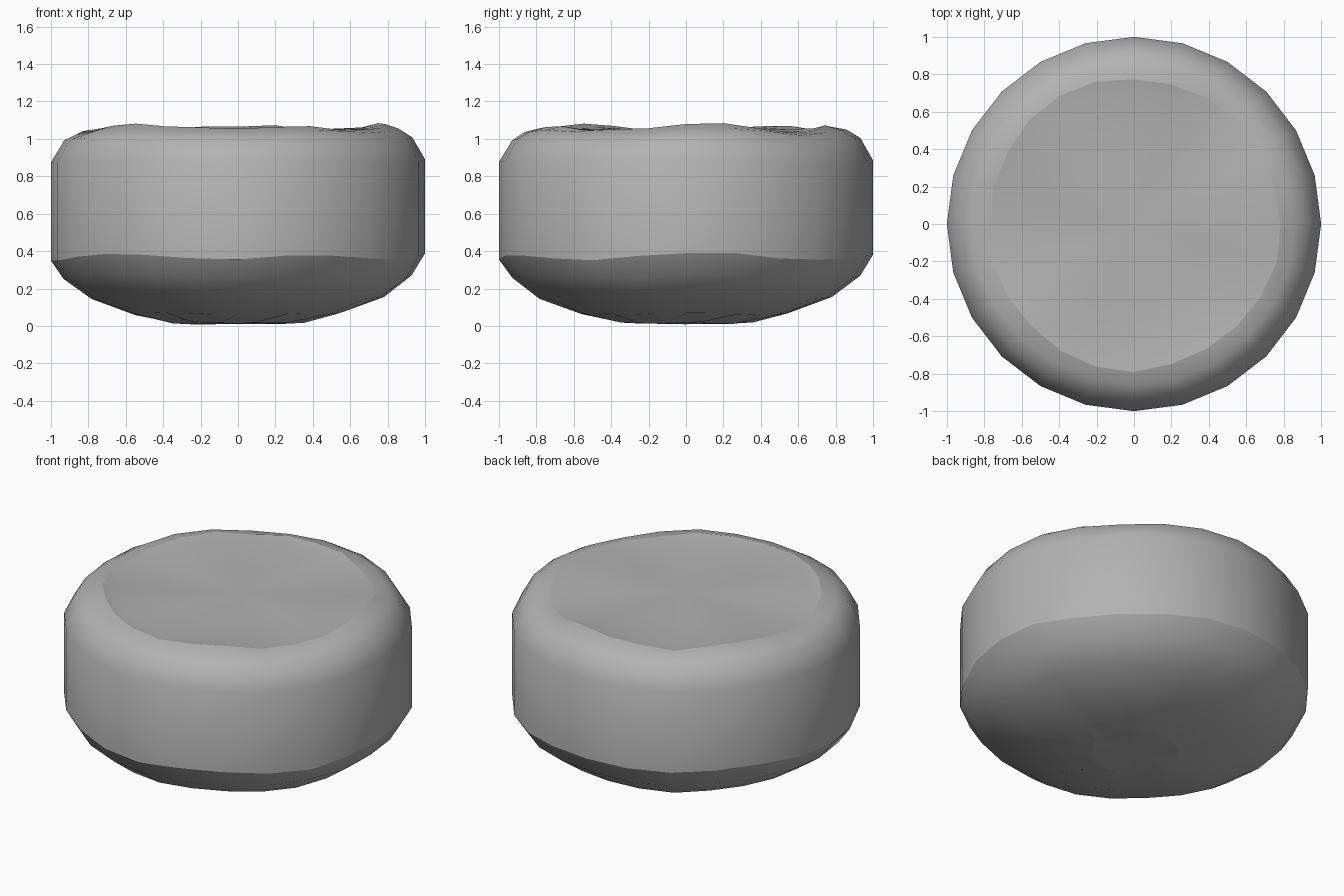
import bpy, bmesh, math, random

if "Cube" in bpy.data.objects:
    bpy.data.objects.remove(bpy.data.objects["Cube"])

random.seed(4)
SIDES = 24

# Profile from underside to top: radius, height, height wobble, radius wobble, crisp edge
profile = [
    (0.25, 0.015, 0.006, 0.015, True),
    (0.36, 0.03, 0.006, 0.01, False),
    (0.55, 0.065, 0.008, 0.01, False),
    (0.78, 0.15, 0.008, 0.005, False),
    (0.93, 0.26, 0.012, 0.003, False),
    (1.00, 0.37, 0.022, 0.0, True),
    (1.00, 0.88, 0.01, 0.0, False),
    (0.93, 1.00, 0.012, 0.003, False),
    (0.86, 1.04, 0.018, 0.004, False),
    (0.78, 1.06, 0.026, 0.012, True),
    (0.71, 1.05, 0.012, 0.01, False),
    (0.40, 1.045, 0.006, 0.0, False),
]


def wobble(a, phase):
    return 0.6 * math.sin(5 * a + phase) + 0.4 * math.sin(3 * a + 2 * phase)


bm = bmesh.new()
rings = []
for k, (r, z, dz, dr, crisp) in enumerate(profile):
    ring = []
    for i in range(SIDES):
        a = 2 * math.pi * i / SIDES
        rr = r + dr * wobble(a, k + 1) + random.uniform(-dr, dr) * 0.3
        zz = z + dz * wobble(a, 0.8) + random.uniform(-dz, dz) * 0.3
        if k == 1:  # gathered pleats around the base
            zz += 0.012 * (-1) ** i
        ring.append(bm.verts.new((rr * math.cos(a), rr * math.sin(a), max(0.0, zz))))
    rings.append(ring)

# Side walls and dished top
for lo, hi in zip(rings, rings[1:]):
    for i in range(SIDES):
        j = (i + 1) % SIDES
        bm.faces.new((lo[i], lo[j], hi[j], hi[i]))

# Centre fans closing the underside and top
for ring, z, flip in ((rings[0], 0.01, True), (rings[-1], 1.045, False)):
    c = bm.verts.new((0, 0, z))
    for i in range(SIDES):
        f = (ring[i], ring[(i + 1) % SIDES], c)
        bm.faces.new(f[::-1] if flip else f)

# Smooth faces, with crisp rings at the base, lower edge and rim
for f in bm.faces:
    f.smooth = True
for ring, p in zip(rings, profile):
    if p[4]:
        for i in range(SIDES):
            bm.edges.get((ring[i], ring[(i + 1) % SIDES])).smooth = False

mesh = bpy.data.meshes.new("round_cushion")
bm.to_mesh(mesh)
bm.free()

# Mid-grey surface
grey = bpy.data.materials.new("mid_grey")
grey.diffuse_color = (0.45, 0.45, 0.45, 1)
grey.use_nodes = True
grey.node_tree.nodes["Principled BSDF"].inputs["Base Color"].default_value = grey.diffuse_color
mesh.materials.append(grey)
bpy.context.collection.objects.link(bpy.data.objects.new("round_cushion", mesh))
